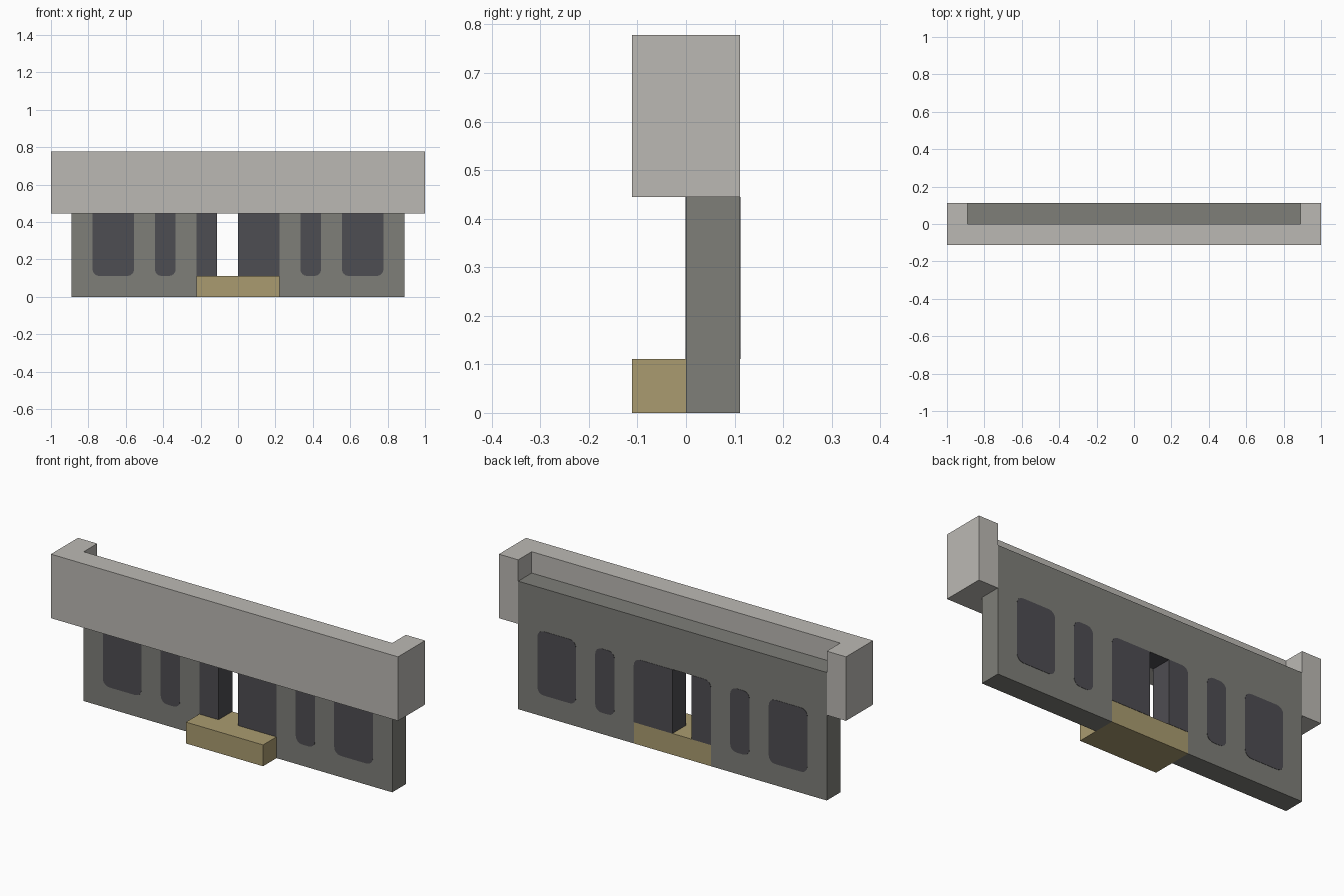
import bpy, bmesh
from math import cos, sin, pi

U = 1 / 9          # layout grid: the whole model is 18 units wide
SKIN = 0.0015      # thickness of the painted window plates

if "Cube" in bpy.data.objects:
    bpy.data.objects.remove(bpy.data.objects["Cube"])


def material(name, rgb):
    mat = bpy.data.materials.new(name)
    mat.use_nodes = True
    mat.diffuse_color = (*rgb, 1)
    mat.node_tree.nodes["Principled BSDF"].inputs["Base Color"].default_value = (*rgb, 1)
    return mat


light_stone = material("light_stone", (0.50, 0.485, 0.455))
grey_wall = material("grey_wall", (0.21, 0.21, 0.19))
dark_glass = material("dark_glass", (0.076, 0.074, 0.084))
tan_step = material("tan_step", (0.40, 0.33, 0.16))


def prism(name, outline, axis, low, high, *mats):
    """Extrude a flat outline along y (outline in x, z) or z (outline in x, y)."""
    place = (lambda a, b, d: (a, d, b)) if axis == "y" else (lambda a, b, d: (a, b, d))
    bm = bmesh.new()
    face = bm.faces.new([bm.verts.new(place(a, b, low)) for a, b in outline])
    grown = bmesh.ops.extrude_face_region(bm, geom=[face])["geom"]
    moved = [g for g in grown if isinstance(g, bmesh.types.BMVert)]
    bmesh.ops.translate(bm, verts=moved, vec=place(0, 0, high - low))
    bmesh.ops.recalc_face_normals(bm, faces=bm.faces)
    mesh = bpy.data.meshes.new(name)
    bm.to_mesh(mesh)
    bm.free()
    for mat in mats:
        mesh.materials.append(mat)
    obj = bpy.data.objects.new(name, mesh)
    bpy.context.collection.objects.link(obj)
    return obj


def units(*points):
    return [(a * U, b * U) for a, b in points]


def rounded(x0, x1, z0, z1, corners, radius=0.036, steps=4):
    """Rectangle whose listed corners (0 = low left, then anticlockwise) are rounded."""
    points = []
    for i, (x, z) in enumerate(((x0, z0), (x1, z0), (x1, z1), (x0, z1))):
        if i not in corners:
            points.append((x, z))
            continue
        cx = x + (radius if i in (0, 3) else -radius)
        cz = z + (radius if i < 2 else -radius)
        for s in range(steps + 1):
            a = pi + (i + s / steps) * pi / 2
            points.append((cx + radius * cos(a), cz + radius * sin(a)))
    return points


# Wall with a slot for the step and an open doorway above it
wall = prism("wall", units((-8, 0), (-2, 0), (-2, 1), (-1, 1), (-1, 4), (0, 4),
                           (0, 1), (2, 1), (2, 0), (8, 0), (8, 6), (-8, 6)),
             "y", 0, U, grey_wall, dark_glass)
for poly in wall.data.polygons:  # doorway jambs and ceiling are dark
    c = poly.center
    inside_door = -1.1 * U < c.x < 0.1 * U and U * 1.1 < c.z < 4.1 * U
    if inside_door and abs(poly.normal.y) < 0.5:
        poly.material_index = 1

# Doorstep running through the wall
prism("step", units((-2, -1), (2, -1), (2, 1), (-2, 1)), "z", 0, U, tan_step)

# Canopy: front slab with an end block wrapping each side of the wall
prism("canopy", units((-9, -1), (9, -1), (9, 1), (8, 1), (8, 0),
                      (-8, 0), (-8, 1), (-9, 1)), "z", 4 * U, 7 * U, light_stone)

# Windows and door leaves, painted on both faces of the wall
panels = [("right_wide_window", -7, -5), ("right_narrow_window", -4, -3),
          ("left_narrow_window", 3, 4), ("left_wide_window", 5, 7),
          ("right_door_leaf", -2, -1), ("left_door_leaf", 0, 2)]
for name, x0, x1 in panels:
    front, back = {0, 1}, {0, 1, 2, 3}
    if "door" in name:
        front, back = set(), ({3} if x0 < 0 else {2})
    box = (x0 * U, x1 * U, U, 4 * U)
    prism(name + "_front", rounded(*box, front), "y", -SKIN, 0, dark_glass)
    prism(name + "_back", rounded(*box, back), "y", U, U + SKIN, dark_glass)
